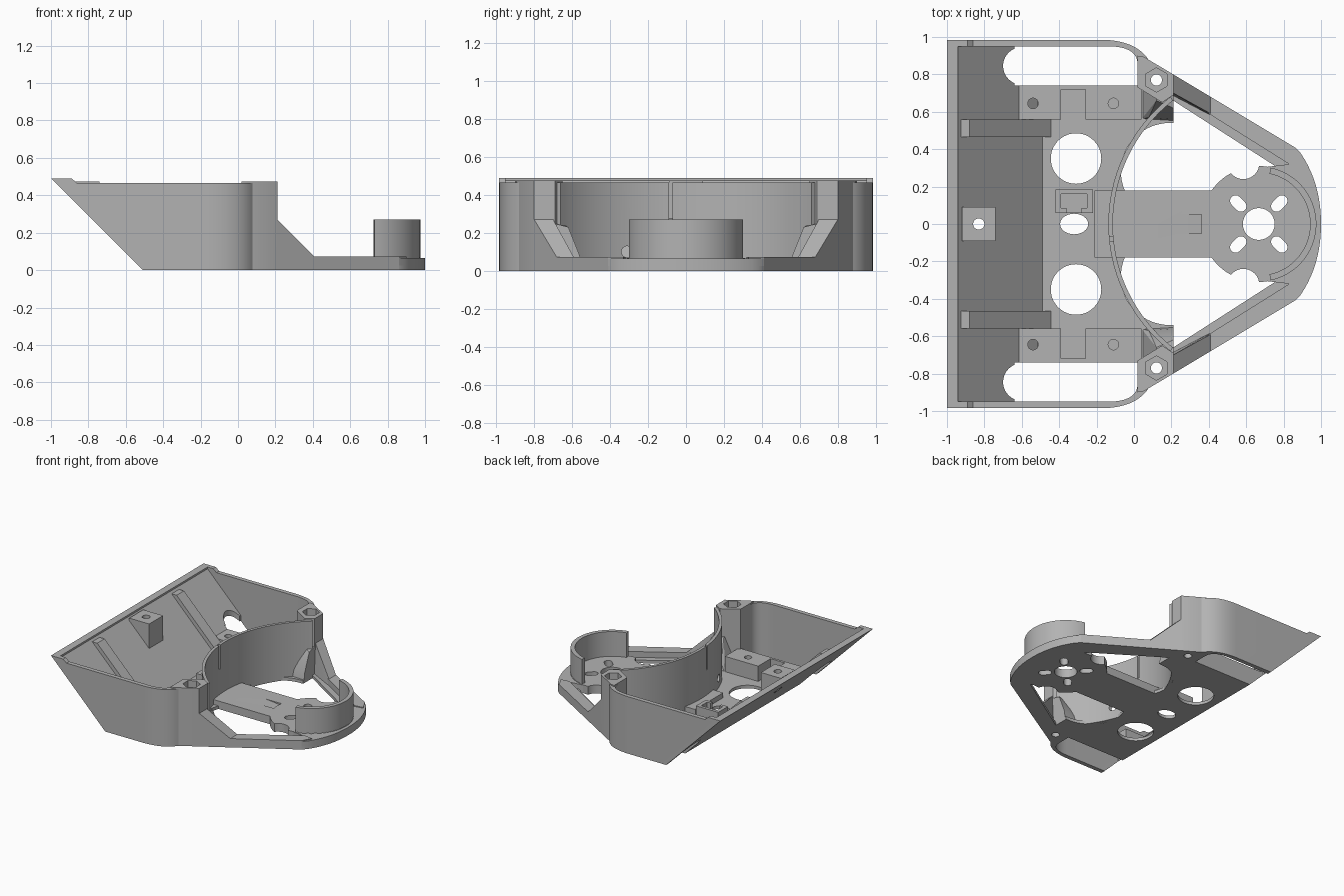
import bpy, bmesh
from math import cos, sin, pi, radians
from mathutils import Vector

if "Cube" in bpy.data.objects:
    bpy.data.objects.remove(bpy.data.objects["Cube"], do_unlink=True)

grey = bpy.data.materials.new("plain grey")
grey.use_nodes = True
COLOUR = (0.45, 0.45, 0.45, 1)
grey.diffuse_color = COLOUR
grey.node_tree.nodes["Principled BSDF"].inputs["Base Color"].default_value = COLOUR
parts = []


def finish(name, bm):
    bmesh.ops.recalc_face_normals(bm, faces=bm.faces)
    me = bpy.data.meshes.new(name)
    bm.to_mesh(me)
    bm.free()
    me.materials.append(grey)
    ob = bpy.data.objects.new(name, me)
    bpy.context.collection.objects.link(ob)
    parts.append(ob)
    return ob


def prism(name, pts, lo, hi, axis="z"):
    """Extrude an outline along z (xy points), y (xz points) or x (yz points)."""
    place = {"z": lambda a, b, c: (a, b, c),
             "y": lambda a, b, c: (a, c, b),
             "x": lambda a, b, c: (c, a, b)}[axis]
    bm = bmesh.new()
    low = [bm.verts.new(place(a, b, lo)) for a, b in pts]
    high = [bm.verts.new(place(a, b, hi)) for a, b in pts]
    bm.faces.new(low)
    bm.faces.new(high)
    n = len(pts)
    for i in range(n):
        j = (i + 1) % n
        bm.faces.new((low[i], low[j], high[j], high[i]))
    return finish(name, bm)


def hull(name, pts):
    bm = bmesh.new()
    for p in pts:
        bm.verts.new(p)
    bmesh.ops.convex_hull(bm, input=bm.verts)
    return finish(name, bm)


def arc(cx, cy, r, a0, a1, n=32, ry=None):
    angles = [radians(a0 + (a1 - a0) * i / n) for i in range(n + 1)]
    return [(cx + r * cos(a), cy + (ry or r) * sin(a)) for a in angles]


def circle(cx, cy, r, n=40, ry=None):
    return arc(cx, cy, r, 0, 360, n, ry)[:-1]


def bezier(p, q, r, n=12):
    p, q, r = Vector(p), Vector(q), Vector(r)
    ts = [i / n for i in range(n + 1)]
    return [tuple(p * (1 - t) ** 2 + q * 2 * t * (1 - t) + r * t * t) for t in ts]


def rect(x0, x1, y0, y1):
    return [(x0, y0), (x1, y0), (x1, y1), (x0, y1)]


def flip(pts, s):
    return [(p[0], p[1] * s, *p[2:]) for p in pts]


def both(half):
    """Close an outline that is symmetric about y = 0."""
    return half + [(x, -y) for x, y in reversed(half) if y > 0.001]


def cut(ob, pts, lo=-0.2, hi=0.8, axis="z"):
    tool = prism("cutter", pts, lo, hi, axis)
    parts.remove(tool)
    mod = ob.modifiers.new("cut", "BOOLEAN")
    mod.operation = "DIFFERENCE"
    mod.solver = "EXACT"
    mod.object = tool
    bpy.context.view_layer.objects.active = ob
    bpy.ops.object.modifier_apply(modifier=mod.name)
    bpy.data.objects.remove(tool, do_unlink=True)


MX = 0.667    # centre of the round mount
PLATE = 0.065
RIM = 0.465
nose_edge = [(0.86, 0.41)] + bezier((0.89, 0.38), (1.0, 0.22), (1.0, 0), 10)

# Floor, nose, round mount and tongue
floor = prism("floor", both([(-0.51, 0.74), (0.02, 0.74), (0.02, 0.9)] + nose_edge), 0, 0.025)
nose = prism("nose", both([(MX, 0.3), (0.83, 0.32)] + nose_edge), 0, PLATE)
mount = prism("mount_disk", circle(MX, 0, 0.31, 64), 0, PLATE + 0.003)
tongue = prism("tongue", rect(-0.21, 0.45, -0.18, 0.18), 0, PLATE)
cut(tongue, [(0.17, 0.07), (0.36, 0.05), (0.36, 0.1)], -0.05, 0.05, "y")

# Openings in the floor
for s in (1, -1):
    window = arc(0.19, 0.28, 0.26, 225, 90, 24)
    window += [(0.21, 0.54), (0.21, 0.66), (0.77, 0.3), (0.6, 0.14)]
    cut(floor, flip(window, s))
    cut(floor, circle(-0.31, 0.35 * s, 0.135, 48))
    cut(mount, circle(0.585, 0.325 * s, 0.085))
cut(floor, circle(-0.32, 0, 0.075, 32, 0.055))
for ob in (floor, nose, mount):
    cut(ob, circle(MX, 0, 0.085))
    for k in range(4):
        a = pi / 4 + k * pi / 2
        slot = arc(0.175, 0, 0.03, -90, 90, 8) + arc(0.135, 0, 0.03, 90, 270, 8)
        cut(ob, [(MX + x * cos(a) - y * sin(a), x * sin(a) + y * cos(a)) for x, y in slot])

# Half ring on the mount
prism("mount_ring", arc(MX, 0, 0.308, -78, 78, 40) + arc(MX, 0, 0.275, 78, -78, 40),
      0.03, 0.27)

# Sloping wall with its lip
slope = prism("sloping_wall", [(-1, 0.49), (-0.94, 0.49), (-0.94, 0.475), (-0.465, 0), (-0.51, 0)],
              -0.985, 0.985, "y")

# Curved inner wall
inner = prism("curved_wall", arc(0.725, 0, 0.862, 128, 232, 56) + arc(0.725, 0, 0.838, 232, 128, 56),
              0, RIM)
cut(inner, circle(-0.31, 0.1, 0.03, 24), -0.3, 0.2, "x")
cut(inner, rect(-0.09, -0.07, 0.27, 0.6), -0.3, 0.1, "x")

for s, side in ((1, "back"), (-1, "front")):
    # Opening at the foot of the sloping wall
    cut(slope, flip(rect(-0.64, -0.3, 0.74, 0.95), s))
    cut(slope, circle(-0.6, 0.845 * s, 0.1))

    # Outer wall, trimmed along the slope
    outline = [(-1, 0.985)] + bezier((-0.18, 0.985), (0.01, 0.985), (0.08, 0.875))
    outline += bezier((0.02, 0.85), (0.02, 0.95), (-0.14, 0.95)) + [(-1, 0.95)]
    wall = prism(side + "_wall", flip(outline, s), 0, RIM)
    cut(wall, [(-1.1, 0.59), (-0.41, -0.1), (-1.1, -0.1)], -1.2, 1.2, "y")
    y0, y1 = sorted((0.95 * s, 0.985 * s))
    prism(side + "_wall_lip", [(-1, 0.49), (-0.89, 0.49), (-0.86, RIM), (-0.975, RIM)],
          y0, y1, "y")

    # Corner post with hexagonal nut pocket
    post = prism(side + "_post", flip([(0.02, 0.9), (0.05, 0.895), (0.21, 0.8), (0.21, 0.69),
                                       (0.15, 0.65), (0.02, 0.73)], s), 0, 0.475)
    cut(post, flip(arc(0.12, 0.77, 0.065, 30, 330, 5), s), 0.4)
    for ob in (post, floor):
        cut(ob, circle(0.12, 0.77 * s, 0.03, 24))

    # Arm rail, sloped brace and inner wedge
    prism(side + "_arm_rail", flip([(0.2, 0.806), (0.86, 0.41), (0.9, 0.33), (0.83, 0.32),
                                    (0.2, 0.715)], s), 0, 0.072)
    hull(side + "_brace", flip([(0.2, 0.806, 0), (0.2, 0.69, 0), (0.41, 0.68, 0), (0.41, 0.58, 0),
                                (0.21, 0.8, 0.27), (0.21, 0.7, 0.27), (0.41, 0.68, 0.07),
                                (0.41, 0.59, 0.07)], s))
    hull(side + "_wedge", flip([(0.04, 0.56, 0), (0.21, 0.55, 0), (0.21, 0.7, 0), (0.04, 0.72, 0),
                                (0.08, 0.57, 0.08), (0.21, 0.56, 0.08), (0.12, 0.66, 0.25),
                                (0.21, 0.62, 0.23), (0.21, 0.7, 0.25), (0.12, 0.7, 0.25)], s))

    # Screw block with centre notch
    y0, y1 = sorted((0.56 * s, 0.74 * s))
    block = prism(side + "_screw_block", [(-0.51, 0), (-0.66, 0.15), (0.04, 0.15), (0.04, 0)],
                  y0, y1, "y")
    cut(block, flip(rect(-0.39, -0.26, 0.5, 0.72), s), 0.025)
    for x in (-0.54, -0.11):
        cut(block, circle(x, 0.645 * s, 0.028, 24), 0.05)

    # Rib on the sloping wall
    y0, y1 = sorted((0.465 * s, 0.56 * s))
    prism(side + "_rib", [(-0.96, 0.46), (-0.88, 0.46), (-0.42, 0), (-0.5, 0)], y0, y1, "y")

# Mounting boss on the sloping wall
boss = prism("slope_boss", [(-0.92, 0.475), (-0.74, 0.475), (-0.74, 0.25), (-0.92, 0.43)],
             -0.09, 0.09, "y")
cut(boss, circle(-0.83, 0, 0.03, 24), 0.3)
cut(slope, circle(-0.83, 0, 0.03, 24))

# Small open holder on the floor
holder = prism("holder", rect(-0.42, -0.22, 0.06, 0.185), 0.02, 0.1)
cut(holder, rect(-0.39, -0.25, 0.085, 0.16), 0.04)
cut(holder, rect(-0.36, -0.28, 0.03, 0.1), 0.04)

# Smooth curves, sharp edges
for ob in parts:
    bpy.ops.object.select_all(action="DESELECT")
    ob.select_set(True)
    bpy.context.view_layer.objects.active = ob
    bpy.ops.object.shade_smooth_by_angle(angle=radians(25))
